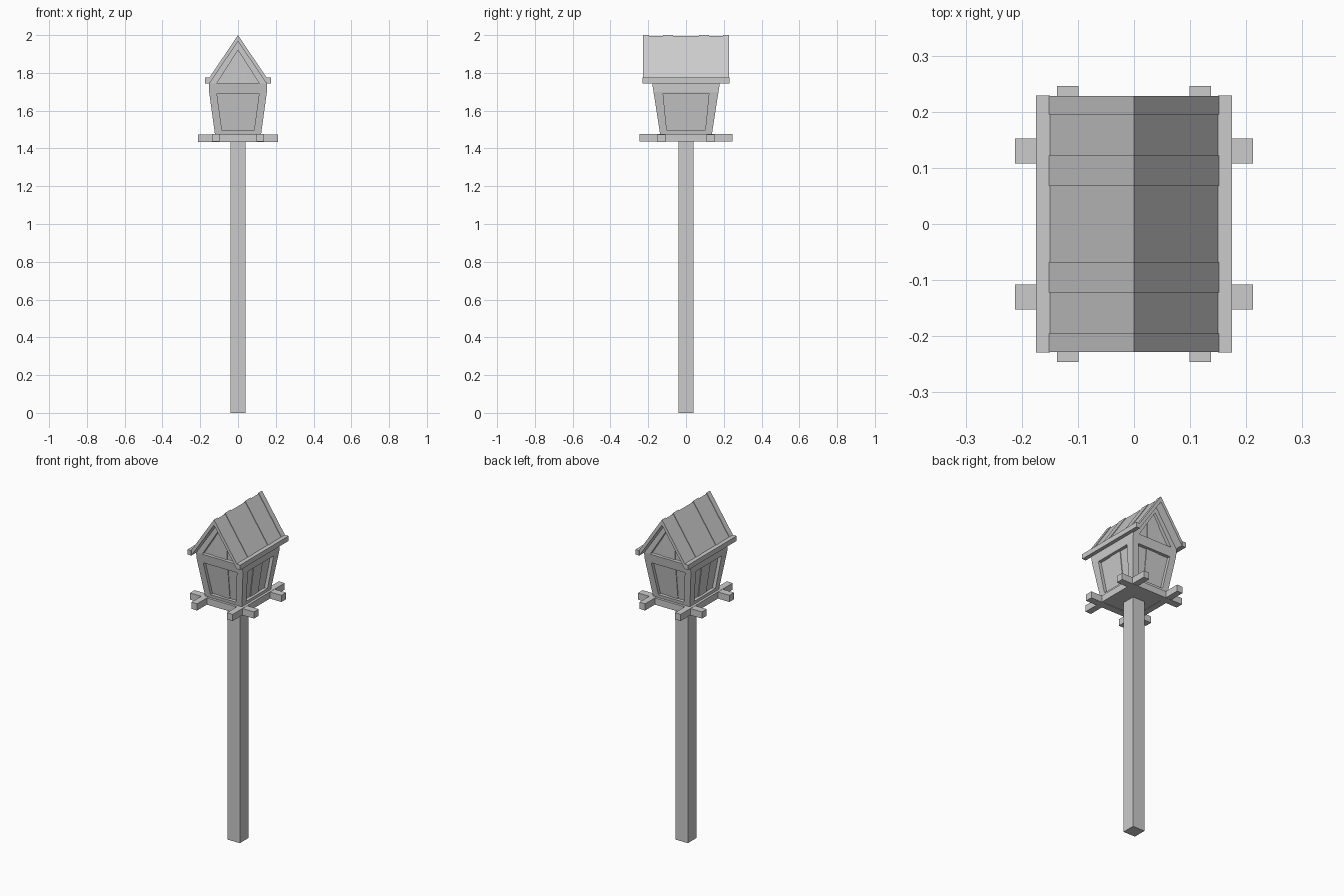
import bpy, bmesh

if "Cube" in bpy.data.objects:
    bpy.data.objects.remove(bpy.data.objects["Cube"])

Z0, ZK, ZT = 1.475, 1.70, 1.745      # wall foot, kink, wall top
PB, PT = 1.495, 1.69                 # panel opening bottom and top


def lerp(z, z0, a, z1, b):
    t = min(max((z - z0) / (z1 - z0), 0), 1)
    return a + (b - a) * t


def half_x(z):
    return lerp(z, Z0, 0.122, ZK, 0.153)


def half_y(z):
    return lerp(z, Z0, 0.137, ZT, 0.179)


def prism(name, near, far):
    """Solid between two matching outlines."""
    bm = bmesh.new()
    a = [bm.verts.new(p) for p in near]
    b = [bm.verts.new(p) for p in far]
    bm.faces.new(a)
    bm.faces.new(b[::-1])
    n = len(a)
    for i in range(n):
        j = (i + 1) % n
        bm.faces.new((a[i], b[i], b[j], a[j]))
    bmesh.ops.recalc_face_normals(bm, faces=bm.faces)
    mesh = bpy.data.meshes.new(name)
    bm.to_mesh(mesh)
    bm.free()
    ob = bpy.data.objects.new(name, mesh)
    bpy.context.collection.objects.link(ob)
    return ob


def box(name, x0, x1, y0, y1, z0, z1):
    c = [(x0, y0), (x1, y0), (x1, y1), (x0, y1)]
    return prism(name, [(x, y, z0) for x, y in c], [(x, y, z1) for x, y in c])


def place(side, u, z, d):
    """Wall coordinates (across, up, inward depth) to a point."""
    if side in ("front", "back"):
        s = 1 if side == "front" else -1
        return (s * u, -s * (half_y(z) - d), z)
    s = 1 if side == "right" else -1
    return (s * (half_x(z) - d), s * u, z)


def slab(name, side, outline, d0, d1):
    return prism(f"{side}_{name}", [place(side, u, z, d0) for u, z in outline],
                 [place(side, u, z, d1) for u, z in outline])


# Post
box("post", -0.04, 0.04, -0.04, 0.04, 0, 1.45)

# Deck: floor and crossing beams
box("floor", -0.12, 0.12, -0.135, 0.135, 1.438, 1.476)
for s in (-1, 1):
    box("cross_beam", -0.212, 0.212, s * 0.13 - 0.022, s * 0.13 + 0.022, 1.435, 1.475)
    box("long_beam", s * 0.118 - 0.019, s * 0.118 + 0.019, -0.246, 0.246, 1.436, 1.476)

# Four flaring walls: corner posts, rails and recessed planks
for side in ("front", "back", "right", "left"):
    gable = side in ("front", "back")
    edge = half_x if gable else half_y
    pb, pt = (0.092, 0.112) if gable else (0.102, 0.121)

    for s in (-1, 1):
        slab("corner_post", side, [(s * edge(Z0), Z0), (s * pb, Z0), (s * pb, PB), (s * pt, PT),
                                   (s * pt, ZK), (s * edge(ZK), ZK)], 0, 0.04)
    slab("bottom_rail", side, [(-pb, Z0), (pb, Z0), (pb, PB), (-pb, PB)], 0, 0.04)
    slab("top_rail", side, [(-pt, PT), (pt, PT), (pt, ZK), (-pt, ZK)], 0, 0.04)
    slab("head_beam", side, [(-edge(ZK), ZK), (edge(ZK), ZK), (edge(ZT), ZT), (-edge(ZT), ZT)], 0, 0.04)

    seams = [-1.05, -0.36, 0.36, 1.05]
    for i in range(3):
        a, b = seams[i], seams[i + 1]
        d = 0.016 if i == 1 else 0.02
        slab("wall_plank", side, [(a * pb, PB - 0.01), (b * pb, PB - 0.01),
                                  (b * pt, PT + 0.01), (a * pt, PT + 0.01)], d, 0.035)

    # Gable frame and planks under the roof
    if gable:
        for s in (-1, 1):
            slab("gable_rafter", side, [(s * 0.153, ZT), (s * 0.153, 1.76), (0, 1.987),
                                        (0, 1.92), (s * 0.112, ZT)], 0, 0.04)
            slab("gable_plank", side, [(s * 0.04, 1.735), (s * 0.125, 1.735),
                                       (s * 0.125, 1.745), (s * 0.04, 1.88)], 0.02, 0.035)
        slab("gable_middle_plank", side, [(-0.04, 1.735), (0.04, 1.735), (0.04, 1.88),
                                          (0, 1.94), (-0.04, 1.88)], 0.016, 0.035)

# Roof: uneven boards running from ridge to eave
cuts = [-0.228, -0.195, -0.122, -0.068, 0.068, 0.122, 0.195, 0.228]
for i in range(len(cuts) - 1):
    drop = 0.006 * (i % 2)
    outline = [(-0.155, 1.77 - drop), (0, 2 - drop), (0.155, 1.77 - drop),
               (0.155, 1.748), (0.148, 1.748), (0, 1.967), (-0.148, 1.748), (-0.155, 1.748)]
    prism("roof_board", [(x, cuts[i], z) for x, z in outline],
          [(x, cuts[i + 1], z) for x, z in outline])

# Eave boards
for s in (-1, 1):
    x0, x1 = sorted((s * 0.15, s * 0.175))
    box("eave_board", x0, x1, -0.229, 0.229, 1.745, 1.775)
